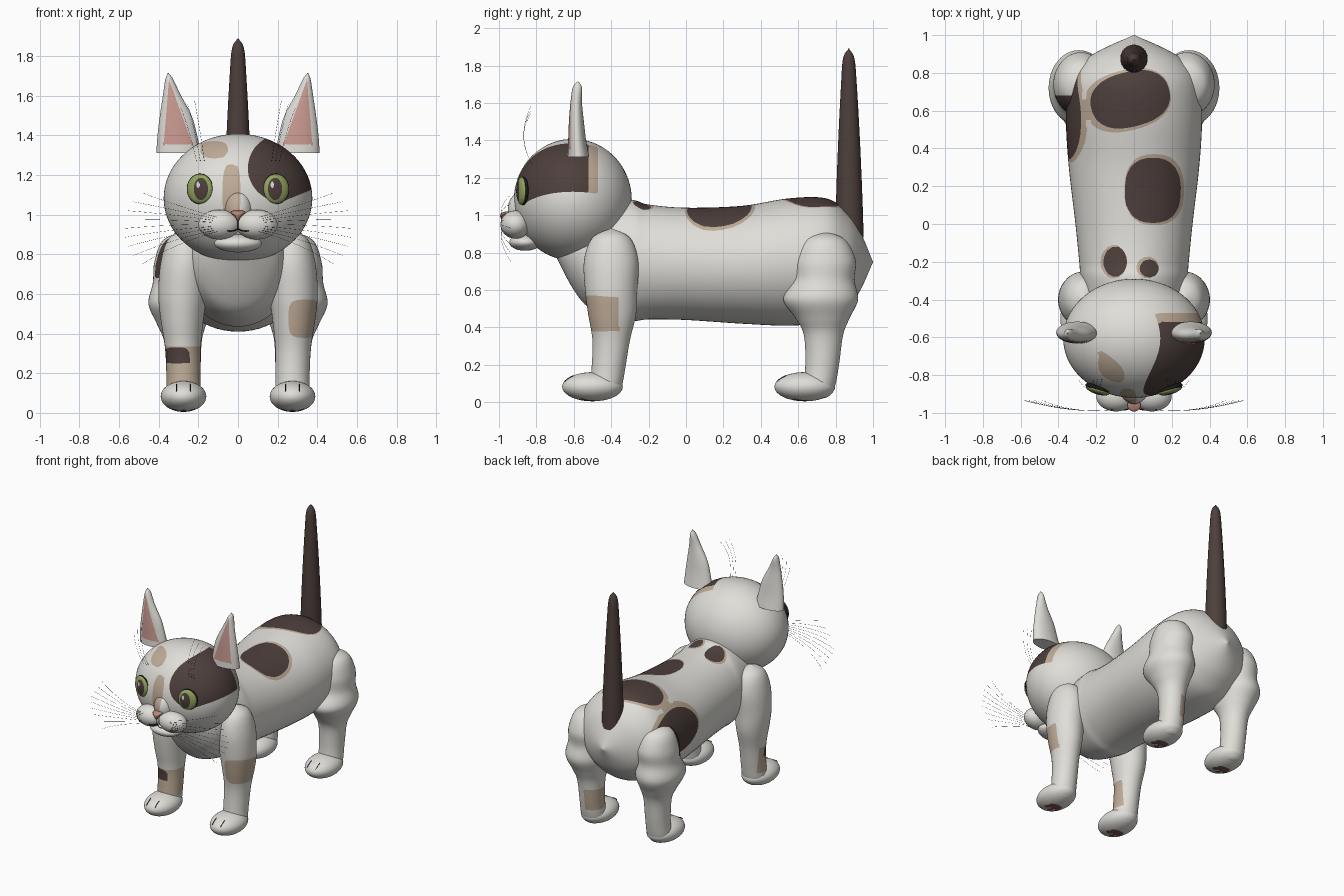
import bpy, bmesh, math
from mathutils import Matrix, Vector

if "Cube" in bpy.data.objects:
    bpy.data.objects.remove(bpy.data.objects["Cube"])


def colour(name, r, g, b):
    m = bpy.data.materials.new(name)
    m.use_nodes = True
    m.diffuse_color = (r, g, b, 1)
    m.node_tree.nodes["Principled BSDF"].inputs["Base Color"].default_value = (r, g, b, 1)
    return m


WHITE = colour("white fur", .74, .73, .69)
DARK = colour("dark brown fur", .075, .05, .045)
TAN = colour("tan fur", .52, .41, .31)
PINK = colour("ear pink", .6, .33, .29)
NOSE = colour("nose pink", .5, .25, .19)
GREEN = colour("eye green", .29, .37, .11)
BLACK = colour("black", .012, .01, .01)
PAD = colour("paw pad", .19, .09, .085)
parts = []


def finish(name, bm, mat):
    bmesh.ops.recalc_face_normals(bm, faces=bm.faces)
    mesh = bpy.data.meshes.new(name)
    bm.to_mesh(mesh)
    bm.free()
    mesh.materials.append(mat)
    ob = bpy.data.objects.new(name, mesh)
    bpy.context.collection.objects.link(ob)
    parts.append(ob)
    return ob


def ball(name, centre, radii, mat=WHITE, turn=0, seg=48):
    bm = bmesh.new()
    m = Matrix.Translation(centre) @ Matrix.Rotation(turn, 4, 'Z') @ Matrix.Diagonal((*radii, 1))
    bmesh.ops.create_uvsphere(bm, u_segments=seg, v_segments=seg // 2, radius=1, matrix=m)
    return finish(name, bm, mat)


def loft(name, rows, along, mat=WHITE, side=1, steps=6, seg=48):
    """Smooth skin through rows of (x, y, z, radius across, other radius)."""
    rows = [Vector(r) for r in rows]
    smooth = []
    for i in range(len(rows) - 1):
        a, b, c, d = (rows[max(0, min(len(rows) - 1, i + k))] for k in (-1, 0, 1, 2))
        for k in range(steps):
            t = k / steps
            smooth.append(b + (c - a) * (t / 2) + (a * 2 - b * 5 + c * 4 - d) * (t * t / 2)
                          + (b * 3 - a - c * 3 + d) * (t ** 3 / 2))
    smooth.append(rows[-1])
    bm, rings = bmesh.new(), []
    for x, y, z, ru, rv in smooth:
        ring = []
        for k in range(seg):
            an = math.tau * k / seg
            u, v = max(ru, .003) * math.cos(an), max(rv, .003) * math.sin(an)
            p = (x + u, y, z + v) if along == 'y' else (x + u, y + v, z)
            ring.append(bm.verts.new((p[0] * side, p[1], p[2])))
        rings.append(ring)
    for a, b in zip(rings, rings[1:]):
        for k in range(seg):
            n = (k + 1) % seg
            bm.faces.new((a[k], a[n], b[n], b[k]))
    bm.faces.new(rings[0])
    bm.faces.new(rings[-1])
    return finish(name, bm, mat)


def paint(ob, mat, f):
    """Cut the mesh along f = 0 and colour the faces where f is negative."""
    bm = bmesh.new()
    bm.from_mesh(ob.data)
    cuts = []
    for e in list(bm.edges):
        a, b = e.verts
        fa, fb = f(a.co), f(b.co)
        if fa * fb < 0:
            t = min(.98, max(.02, fa / (fa - fb)))
            cuts.append(bmesh.utils.edge_split(e, a, t)[1])
    if cuts:
        bmesh.ops.connect_verts(bm, verts=cuts)
    ob.data.materials.append(mat)
    for face in bm.faces:
        if f(face.calc_center_median()) < 0:
            face.material_index = len(ob.data.materials) - 1
    bm.to_mesh(ob.data)
    bm.free()


def oval(cu, cv, ru, rv, axes=(0, 1), turn=0, power=2):
    co, si = math.cos(turn), math.sin(turn)

    def f(p):
        u, v = p[axes[0]] - cu, p[axes[1]] - cv
        a, b = abs(u * co + v * si) / ru, abs(v * co - u * si) / rv
        return ((a ** power + b ** power) ** (1 / power) - 1) * ru
    return f


def overlap(*fs):
    return lambda p: max(f(p) for f in fs)


def union(*fs):
    return lambda p: min(f(p) for f in fs)


def strands(name, paths, radius, mat=BLACK):
    cu = bpy.data.curves.new(name, 'CURVE')
    cu.dimensions = '3D'
    cu.bevel_depth, cu.bevel_resolution = radius, 1
    for path in paths:
        sp = cu.splines.new('NURBS')
        sp.points.add(len(path) - 1)
        for pt, co in zip(sp.points, path):
            pt.co = (*co, 1)
        sp.order_u, sp.use_endpoint_u = 3, True
    cu.materials.append(mat)
    bpy.context.collection.objects.link(bpy.data.objects.new(name, cu))


# Body with its coat spots
body = loft("body", [
    (0, -.7, .84, .08, .05), (0, -.6, .8, .19, .2), (0, -.5, .775, .24, .28),
    (0, -.3, .76, .28, .322), (0, -.2, .75, .29, .307), (0, 0, .74, .31, .3),
    (0, .3, .735, .345, .315), (0, .55, .75, .36, .34), (0, .75, .76, .345, .33),
    (0, .86, .76, .27, .255), (0, .93, .755, .16, .16), (0, 1, .75, 0, 0)], 'y', seg=64)
upper = lambda p: .8 - p.z
flank = lambda p: p.x + .1
side_spot = oval(.585, .81, .24, .155, (1, 2))
paint(body, TAN, union(
    overlap(upper, union(oval(-.035, .655, .232, .16, turn=.25, power=2.4),
                         oval(.107, .182, .158, .188, power=2.5),
                         oval(-.107, -.2, .07, .088), oval(.073, -.23, .06, .058))),
    overlap(flank, oval(.58, .825, .255, .172, (1, 2)))))
paint(body, DARK, union(
    overlap(upper, union(oval(-.02, .66, .212, .145, turn=.25, power=2.4),
                         oval(.1, .178, .148, .172, power=2.5),
                         oval(-.1, -.2, .062, .08), oval(.08, -.235, .05, .048))),
    overlap(flank, side_spot)))

# Tail
loft("tail", [(0, .875, .88, .075, .075), (0, .873, 1.1, .07, .07), (0, .872, 1.4, .058, .058),
              (0, .871, 1.7, .042, .042), (0, .87, 1.84, .03, .03), (0, .87, 1.89, 0, 0)],
     'z', DARK, seg=32)

# Head with the eye patch, forehead spot and nose stripe
head = ball("head", (0, -.605, 1.083), (.375, .315, .325), seg=72)


def eye_patch(back):
    def f(p):
        if p.x < .22:
            shape = oval(.22, 1.235, .17, .17, (0, 2))(p)
        else:
            shape = max(1.065 + .4 * (p.x - .22) - p.z, p.z - 1.405)
        return max(shape, p.y - back)
    return f


face_side = lambda p: p.y + .65
stripe = oval(-.033, 1.11, .045, .145, (0, 2), power=3.5)
paint(head, TAN, union(eye_patch(-.47), overlap(face_side, union(
    stripe, oval(-.12, 1.328, .07, .044, (0, 2), power=2.5)))))
paint(head, DARK, eye_patch(-.52))

# Muzzle, chin, nose and mouth
bridge = ball("nose_bridge", (0, -.868, 1.03), (.075, .085, .1))
paint(bridge, TAN, stripe)
ball("chin", (0, -.86, .855), (.12, .085, .045))
loft("nose", [(0, -.968, .968, .004, .01), (0, -.968, .99, .016, .025), (0, -.96, 1.01, .036, .03),
              (0, -.95, 1.02, .026, .016)], 'z', NOSE, seg=24)
strands("mouth", [[(0, -.972, .97), (0, -.97, .93)]] +
        [[(0, -.965, .93), (s * .02, -.98, .912), (s * .055, -.985, .918)] for s in (1, -1)], .003)

for s, tag in ((1, "left"), (-1, "right")):
    ball("muzzle_" + tag, (s * .095, -.912, .95), (.105, .08, .075))

    # Eyes: dark rim, green iris, pupil and glint
    ball("eye_rim_" + tag, (s * .192, -.87, 1.13), (.069, .02, .077), BLACK, s * .3)
    eye = ball("eye_" + tag, (s * .192, -.878, 1.13), (.066, .024, .074), GREEN, s * .3)
    front = lambda p: p.y + .865
    paint(eye, DARK, overlap(front, oval(s * .187, 1.13, .036, .056, (0, 2))))
    paint(eye, WHITE, overlap(front, oval(s * .187 - .014, 1.15, .009, .016, (0, 2))))

    # Ears with pink lining
    ear = loft("ear_" + tag, [
        (.3, -.575, 1.31, .112, .058), (.306, -.582, 1.4, .1, .048), (.314, -.586, 1.5, .08, .04),
        (.333, -.587, 1.6, .046, .031), (.347, -.581, 1.685, .019, .024),
        (.352, -.578, 1.715, 0, 0)], 'z', side=s)
    paint(ear, PINK, lambda p: max(1.355 - p.z, abs(p.x) - .375 + (p.z - 1.35) * .08,
                                   .232 + (p.z - 1.36) * .36 - abs(p.x), p.y + .59))

    # Whiskers and brow hairs
    fan = [[(s * .09, -.98, .95 + .008 * k), (s * .3, -1.01, .955 + .022 * k),
            (s * (.58 - .006 * k * k), -.935, .93 + .045 * k)] for k in range(-4, 5)]
    brow = [[(s * (.17 + .02 * k), -.82, 1.27), (s * (.19 + .025 * k), -.91, 1.42),
             (s * (.22 + .035 * k), -.83, 1.58 - .02 * k)] for k in range(3)]
    strands("whiskers_" + tag, fan + brow, .0006)

    # Legs
    fore = loft("front_leg_" + tag, [
        (.265, -.4, .93, 0, 0), (.265, -.4, .88, .085, .1), (.27, -.4, .76, .12, .145),
        (.28, -.4, .6, .122, .14), (.282, -.395, .47, .108, .128), (.278, -.4, .33, .09, .1),
        (.275, -.415, .18, .086, .09), (.275, -.43, .08, .085, .085),
        (.275, -.44, .03, .06, .06), (.275, -.44, .018, 0, 0)], 'z', side=s)
    hind = loft("back_leg_" + tag, [
        (.28, .74, .915, 0, 0), (.28, .74, .87, .1, .11), (.28, .74, .76, .142, .167),
        (.285, .735, .655, .145, .165), (.292, .72, .55, .16, .2), (.285, .73, .45, .125, .145),
        (.278, .735, .36, .095, .105), (.275, .728, .2, .086, .09), (.275, .71, .08, .085, .085),
        (.275, .7, .03, .06, .06), (.275, .7, .018, 0, 0)], 'z', side=s)
    if s > 0:
        paint(fore, TAN, overlap(oval(.34, .475, .085, .096, (0, 2), power=4),
                                 lambda p: p.y + .36))
        paint(hind, TAN, lambda p: max(abs(p.z - .23) - .08, p.x - .275, .7 - p.y))
    else:
        paint(fore, TAN, lambda p: max(abs(p.z - .235) - .1, p.y + .36))
        paint(fore, DARK, overlap(oval(-.31, .29, .065, .04, (0, 2), power=4),
                                  lambda p: p.y + .41))
        paint(hind, DARK, overlap(side_spot, lambda p: max(.68 - p.z, p.y - .68)))

    # Paws with pads and toe lines
    for place, y in (("front", -.5), ("back", .635)):
        paw = ball(f"{place}_paw_{tag}", (s * .275, y, .083), (.115, .162, .078))
        toes = [oval(s * .275 + d, y - .065 + abs(d) * .4, .017, .02) for d in (-.042, 0, .042)]
        paint(paw, PAD, overlap(union(oval(s * .275, y - .01, .05, .035), *toes),
                                lambda p: p.z - .06))
        strands(f"{place}_toe_lines_{tag}", [
            [(s * .275 + d, y - .15, .11), (s * .275 + d, y - .135, .128),
             (s * .275 + d, y - .1, .143)] for d in (-.035, .035)], .0025)

# Smooth shading
for ob in bpy.context.selected_objects:
    ob.select_set(False)
for ob in parts:
    ob.select_set(True)
bpy.context.view_layer.objects.active = body
bpy.ops.object.shade_smooth_by_angle(angle=math.radians(50))
